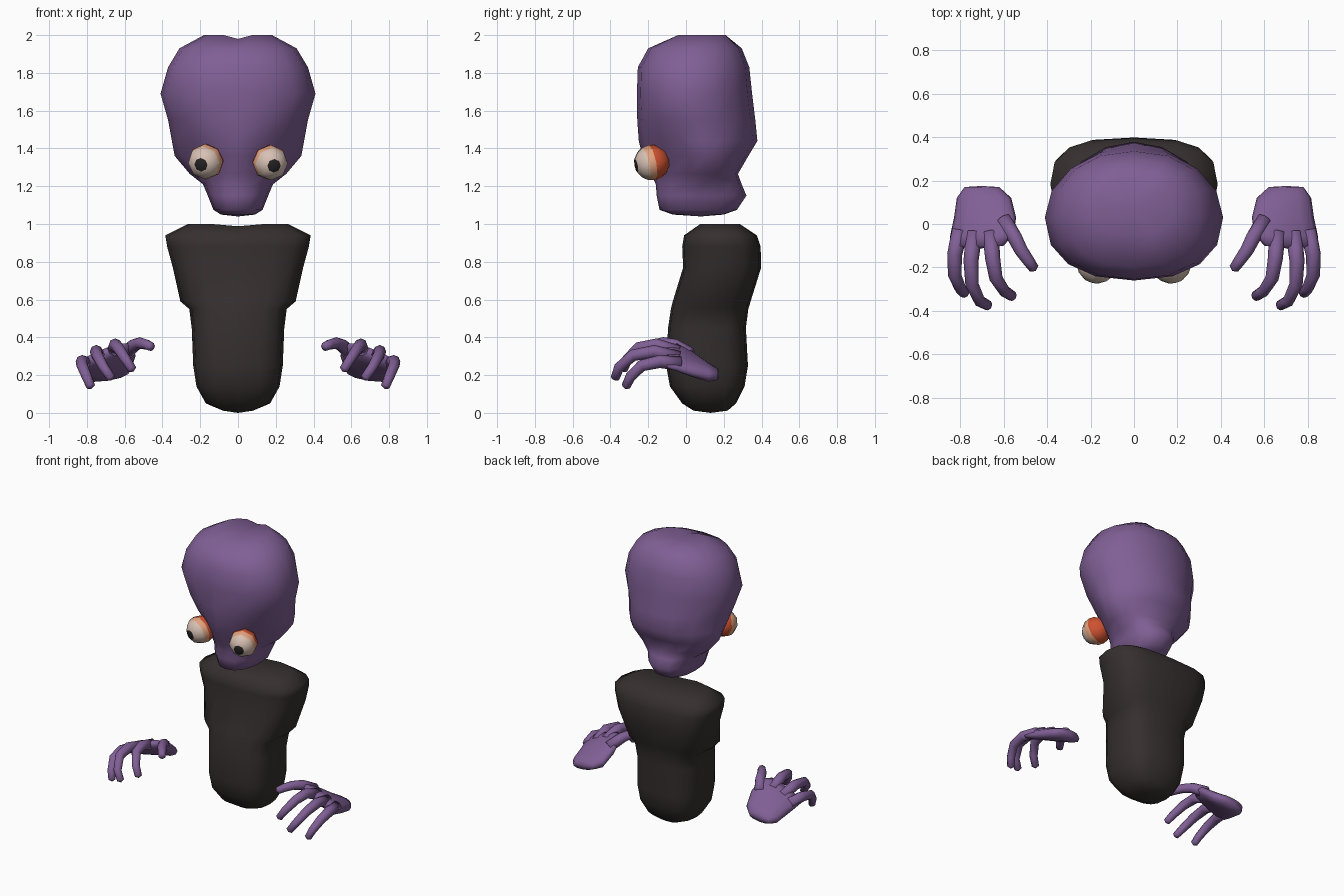
import bpy, bmesh, math
from mathutils import Vector

if "Cube" in bpy.data.objects:
    bpy.data.objects.remove(bpy.data.objects["Cube"])


def material(name, rgb):
    m = bpy.data.materials.new(name)
    m.diffuse_color = (*rgb, 1)
    m.use_nodes = True
    m.node_tree.nodes["Principled BSDF"].inputs["Base Color"].default_value = m.diffuse_color
    return m


PURPLE = material("purple skin", (0.215, 0.115, 0.30))
DARK = material("dark cloth", (0.036, 0.029, 0.028))
RED = material("eye red", (0.62, 0.085, 0.03))
PEACH = material("eye peach", (0.76, 0.36, 0.21))
CREAM = material("eye cream", (0.68, 0.53, 0.45))
BLACK = material("pupil black", (0.018, 0.016, 0.016))


def finish(bm, name, mats):
    bmesh.ops.recalc_face_normals(bm, faces=bm.faces)
    me = bpy.data.meshes.new(name)
    for f in bm.faces:
        f.smooth = True
    bm.to_mesh(me)
    bm.free()
    for m in mats:
        me.materials.append(m)
    ob = bpy.data.objects.new(name, me)
    bpy.context.collection.objects.link(ob)
    return ob


def loft(bm, rings, start, end):
    """Skin a list of rings and close both ends with a fan to a point."""
    vr = [[bm.verts.new(p) for p in r] for r in rings]
    n = len(vr[0])
    for a, b in zip(vr, vr[1:]):
        for i in range(n):
            j = (i + 1) % n
            bm.faces.new((a[i], a[j], b[j], b[i]))
    for ring, tip in ((vr[0], start), (vr[-1], end)):
        c = bm.verts.new(tip)
        for i in range(n):
            bm.faces.new((ring[i], ring[(i + 1) % n], c))


def spow(v, n):
    return math.copysign(abs(v) ** (2 / n), v) if abs(v) > 1e-6 else 0.0


def section(z, hw, yf, yb, yc, nf, nb, count=16):
    """Horizontal ring: two half superellipses meeting at the widest line yc."""
    pts = []
    for k in range(count):
        a = 2 * math.pi * k / count
        c, s = math.cos(a), math.sin(a)
        n, depth = (nb, yb - yc) if s > 0 else (nf, yc - yf)
        pts.append(Vector((hw * spow(c, n), yc + depth * spow(s, n), z)))
    return pts


# Head: narrow jaw, pinched eye sockets, big skull
head_rings = [section(*r) for r in (
    (1.05, 0.09, -0.07, 0.20, 0.08, 2.4, 2.4),
    (1.075, 0.13, -0.14, 0.27, 0.08, 2.4, 2.4),
    (1.15, 0.16, -0.155, 0.32, 0.08, 2.3, 2.3),
    (1.21, 0.185, -0.16, 0.295, 0.10, 2.0, 2.2),
    (1.265, 0.255, -0.185, 0.275, 0.10, 1.5, 2.2),
    (1.36, 0.335, -0.23, 0.33, 0.10, 1.35, 2.0),
    (1.44, 0.35, -0.25, 0.378, 0.08, 1.6, 1.9),
    (1.55, 0.37, -0.258, 0.367, 0.05, 2.0, 1.9),
    (1.69, 0.41, -0.26, 0.35, 0.03, 2.3, 2.0),
    (1.83, 0.37, -0.255, 0.335, 0.03, 2.3, 2.2),
    (1.93, 0.31, -0.20, 0.295, 0.04, 2.3, 2.2),
    (2.0, 0.18, -0.05, 0.22, 0.07, 2.2, 2.2))]
for p in head_rings[-1]:
    if abs(p.x) < 0.05:
        p.z -= 0.02  # crease along the crown
bm = bmesh.new()
loft(bm, head_rings, (0, 0.08, 1.04), (0, 0.07, 1.98))
finish(bm, "head", [PURPLE])

# Torso: rounded box section with wide shoulders
torso_rings = [section(z, hw, yf, yb, (yf + yb) / 2, 3.0, 3.0) for z, hw, yf, yb in (
    (0.012, 0.08, 0.04, 0.22), (0.05, 0.17, -0.02, 0.265),
    (0.14, 0.22, -0.085, 0.31), (0.25, 0.237, -0.105, 0.328),
    (0.45, 0.245, -0.095, 0.317), (0.55, 0.258, -0.08, 0.33),
    (0.59, 0.305, -0.07, 0.342), (0.77, 0.345, -0.015, 0.398),
    (0.88, 0.375, -0.02, 0.395), (0.94, 0.385, -0.01, 0.375),
    (1.0, 0.265, 0.07, 0.29))]
for p in torso_rings[-1]:
    if abs(p.x) < 0.05:
        p.z -= 0.012
bm = bmesh.new()
loft(bm, torso_rings, (0, 0.13, 0.0), (0, 0.18, 0.985))
finish(bm, "torso", [DARK])


# Eyes: eight-sided ball aimed along its gaze, coloured by ring
def eye(name, centre, gaze, r=0.095):
    bm = bmesh.new()
    bmesh.ops.create_uvsphere(bm, u_segments=8, v_segments=8, radius=r)
    for f in bm.faces:
        t = math.degrees(f.calc_center_median().angle(Vector((0, 0, 1))))
        f.material_index = 0 if t < 22 else 1 if t < 65 else 2 if t < 90 else 3
    bm.transform(Vector(gaze).to_track_quat('Z', 'Y').to_matrix().to_4x4())
    bmesh.ops.translate(bm, verts=bm.verts, vec=centre)
    finish(bm, name, [BLACK, CREAM, PEACH, RED])


eye("left_eye", (-0.17, -0.18, 1.33), (-0.32, -1, -0.2))
eye("right_eye", (0.17, -0.18, 1.325), (0.25, -1, -0.2))


# Hands: rolled palm loft plus four curled tube fingers
def tube(bm, path, r0, r1, sides=8):
    pts = [Vector(p) for p in path]
    rings = []
    for i, p in enumerate(pts):
        t = (pts[min(i + 1, len(pts) - 1)] - pts[max(i - 1, 0)]).normalized()
        u = t.cross(Vector((1, 0, 0))).normalized()
        v = t.cross(u)
        r = r0 + (r1 - r0) * i / (len(pts) - 1)
        rings.append([p + r * (u * math.cos(2 * math.pi * k / sides)
                               + v * math.sin(2 * math.pi * k / sides)) for k in range(sides)])
    end = (pts[-1] - pts[-2]).normalized()
    loft(bm, rings, pts[0], pts[-1] + end * r1 * 0.6)


FINGERS = (
    ((0.80, -0.03, 0.26), (0.825, -0.14, 0.272), (0.825, -0.235, 0.25),
     (0.80, -0.295, 0.19), (0.78, -0.318, 0.14)),
    ((0.735, -0.04, 0.29), (0.75, -0.17, 0.325), (0.745, -0.28, 0.305),
     (0.71, -0.355, 0.24), (0.672, -0.375, 0.185)),
    ((0.66, -0.04, 0.32), (0.65, -0.16, 0.36), (0.635, -0.25, 0.345),
     (0.595, -0.31, 0.285), (0.56, -0.332, 0.23)),
    ((0.60, 0.02, 0.31), (0.55, -0.06, 0.358), (0.52, -0.12, 0.37),
     (0.485, -0.17, 0.362), (0.46, -0.205, 0.35)))


def hand(name, side):
    bm = bmesh.new()
    rings = []
    # y, centre x, half width, half thickness, centre z, roll slope
    for y, cx, hw, ht, cz, roll in (
            (0.17, 0.70, 0.08, 0.028, 0.205, -0.1), (0.12, 0.69, 0.125, 0.045, 0.215, -0.15),
            (0.03, 0.685, 0.143, 0.05, 0.26, -0.3), (-0.05, 0.70, 0.145, 0.045, 0.295, -0.38),
            (-0.10, 0.725, 0.125, 0.032, 0.302, -0.42)):
        ring = []
        for k in range(12):
            a = math.pi * k / 6
            dx = hw * spow(math.cos(a), 2.4)
            ring.append((cx + dx, y, cz + ht * spow(math.sin(a), 2.4) + roll * dx))
        rings.append(ring)
    loft(bm, rings, (0.70, 0.175, 0.205), (0.725, -0.115, 0.302))
    for path in FINGERS:
        tube(bm, path, 0.038, 0.024)
    for v in bm.verts:
        v.co.x *= side
    finish(bm, name, [PURPLE])


hand("right_hand", 1)
hand("left_hand", -1)
